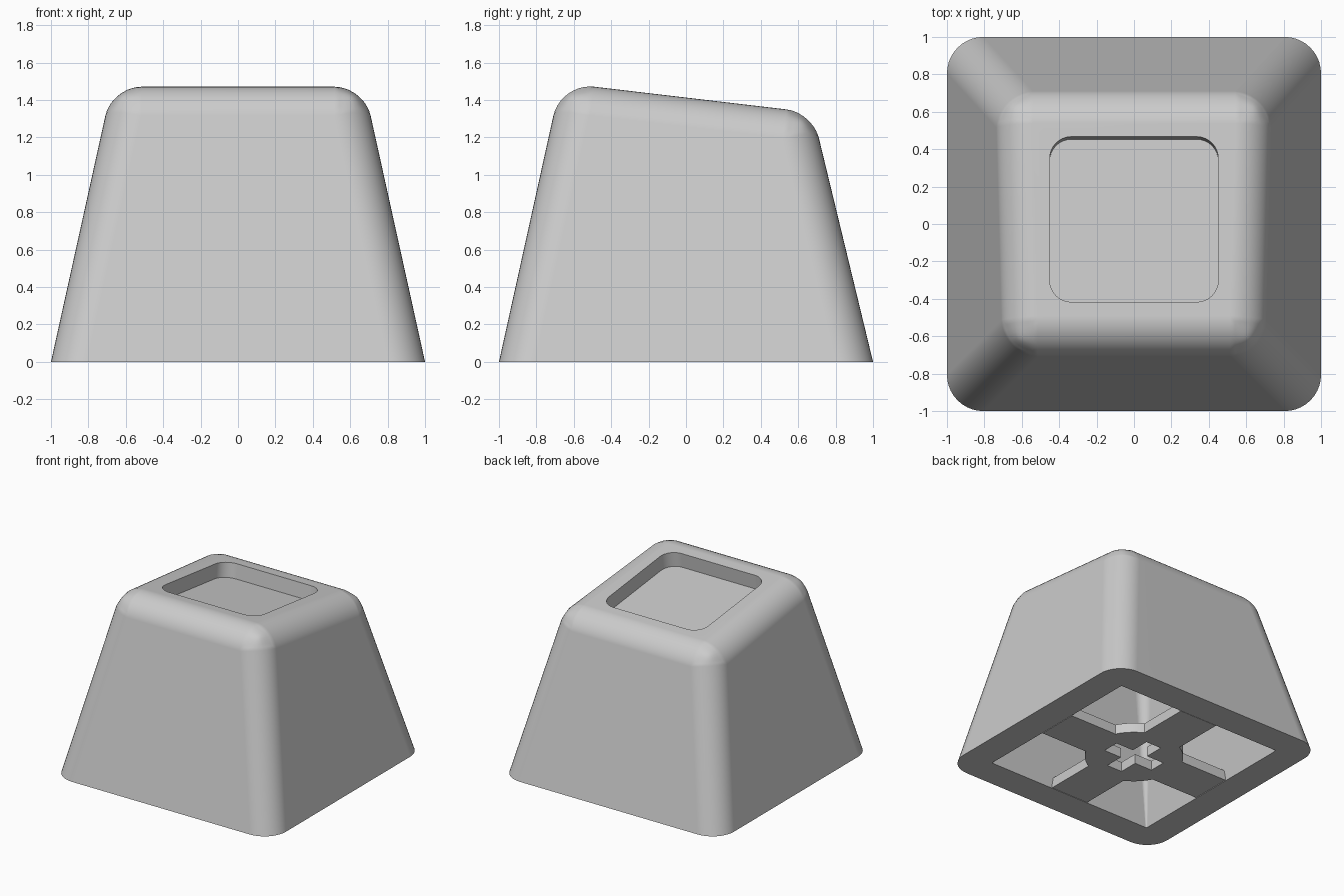
import bpy, bmesh, math
from mathutils import Matrix

cube = bpy.data.objects.get("Cube")
if cube:
    bpy.data.objects.remove(cube, do_unlink=True)

TILT = 0.118            # the top falls towards the back
DRAFT, BACK_DRAFT = 0.221, 0.242
TOP = 1.413             # height of the top plane at the middle

grey = bpy.data.materials.new("light_grey")
grey.use_nodes = True
grey.diffuse_color = (0.6, 0.6, 0.6, 1)
grey.node_tree.nodes["Principled BSDF"].inputs["Base Color"].default_value = (0.6, 0.6, 0.6, 1)


def loft(name, bottom, top):
    """Closed solid between two matching rings of points."""
    bm = bmesh.new()
    low = [bm.verts.new(p) for p in bottom]
    high = [bm.verts.new(p) for p in top]
    n = len(low)
    bm.faces.new(low[::-1])
    bm.faces.new(high)
    for i in range(n):
        j = (i + 1) % n
        bm.faces.new((low[i], low[j], high[j], high[i]))
    bmesh.ops.recalc_face_normals(bm, faces=bm.faces)
    mesh = bpy.data.meshes.new(name)
    bm.to_mesh(mesh)
    bm.free()
    mesh.materials.append(grey)
    obj = bpy.data.objects.new(name, mesh)
    bpy.context.collection.objects.link(obj)
    return obj


def prism(name, outline, z0, z1):
    return loft(name, [(x, y, z0) for x, y in outline], [(x, y, z1) for x, y in outline])


def rounded_rect(hx, hy, r, segs=8):
    points = []
    for k, (sx, sy) in enumerate(((1, 1), (-1, 1), (-1, -1), (1, -1))):
        for i in range(segs + 1):
            a = math.pi / 2 * (k + i / segs)
            points.append((sx * (hx - r) + r * math.cos(a), sy * (hy - r) + r * math.sin(a)))
    return points


def four_fold(points):
    """Repeat an outline piece in each quarter turn."""
    turns = ((1, 0), (0, 1), (-1, 0), (0, -1))
    return [(x * c - y * s, x * s + y * c) for c, s in turns for x, y in points]


def apply(obj, mod):
    bpy.ops.object.select_all(action='DESELECT')
    obj.select_set(True)
    bpy.context.view_layer.objects.active = obj
    bpy.ops.object.modifier_apply(modifier=mod.name)


def cut(obj, cutter):
    mod = obj.modifiers.new("cut", 'BOOLEAN')
    mod.operation = 'DIFFERENCE'
    mod.solver = 'EXACT'
    mod.object = cutter
    apply(obj, mod)
    bpy.data.objects.remove(cutter, do_unlink=True)


def smooth(obj):
    bpy.ops.object.select_all(action='DESELECT')
    obj.select_set(True)
    bpy.context.view_layer.objects.active = obj
    bpy.ops.object.shade_smooth_by_angle(angle=math.radians(32))
    mod = obj.modifiers.new("even_normals", 'WEIGHTED_NORMAL')
    mod.keep_sharp = True


# Tapered body with a sloping top
z_front = (TOP + TILT) / (1 + TILT * DRAFT)
z_back = (TOP - TILT) / (1 - TILT * BACK_DRAFT)
xf, yf = 1 - DRAFT * z_front, -(1 - DRAFT * z_front)
xb, yb = 1 - DRAFT * z_back, 1 - BACK_DRAFT * z_back
body = loft("keycap_body",
            [(-1, -1, 0), (1, -1, 0), (1, 1, 0), (-1, 1, 0)],
            [(-xf, yf, z_front), (xf, yf, z_front), (xb, yb, z_back), (-xb, yb, z_back)])

# Round the upright corners and the rim, leaving the base edges sharp
mesh = body.data
weights = mesh.attributes.new("bevel_weight_edge", 'FLOAT', 'EDGE')
for edge in mesh.edges:
    a, b = (mesh.vertices[i].co for i in edge.vertices)
    if max(a.z, b.z) < 0.1:
        w = 0
    elif min(a.z, b.z) < 0.1:
        w = 0.95
    elif a.y < 0 and b.y < 0:
        w = 0.9
    elif a.y > 0 and b.y > 0:
        w = 0.7
    else:
        w = 0.8
    weights.data[edge.index].value = w
bevel = body.modifiers.new("round", 'BEVEL')
bevel.limit_method = 'WEIGHT'
bevel.width = 0.2
bevel.segments = 10
apply(body, bevel)

# Shallow recess in the top
recess = prism("recess_cutter", rounded_rect(0.45, 0.445, 0.115), -0.12, 0.3)
recess.data.transform(Matrix.Translation((0, 0.025, TOP - TILT * 0.025))
                      @ Matrix.Rotation(-math.atan(TILT), 4, 'X'))
cut(body, recess)

# Hollow underside with tapered walls and a sloping ceiling
low = [(x, y, -0.1) for x, y in rounded_rect(0.782, 0.782, 0.004)]
high = [(x, y, 1.17 - TILT * y) for x, y in rounded_rect(0.5, 0.488, 0.1)]
cut(body, loft("hollow_cutter", low, high))
smooth(body)

# Thin ribs with a round hub and a cross-shaped socket
RIB, HUB = 0.172, 0.37
start = math.asin(RIB / HUB)
arc = [start + (math.pi / 2 - 2 * start) * i / 8 for i in range(9)]
outline = [(0.755, -RIB), (0.755, RIB)] + [(HUB * math.cos(a), HUB * math.sin(a)) for a in arc]
ribs = prism("ribs_and_hub", four_fold(outline), 0, 0.08)
cut(ribs, prism("socket_cutter", four_fold([(0.23, -0.07), (0.23, 0.07), (0.07, 0.07)]), -0.1, 0.2))
smooth(ribs)
